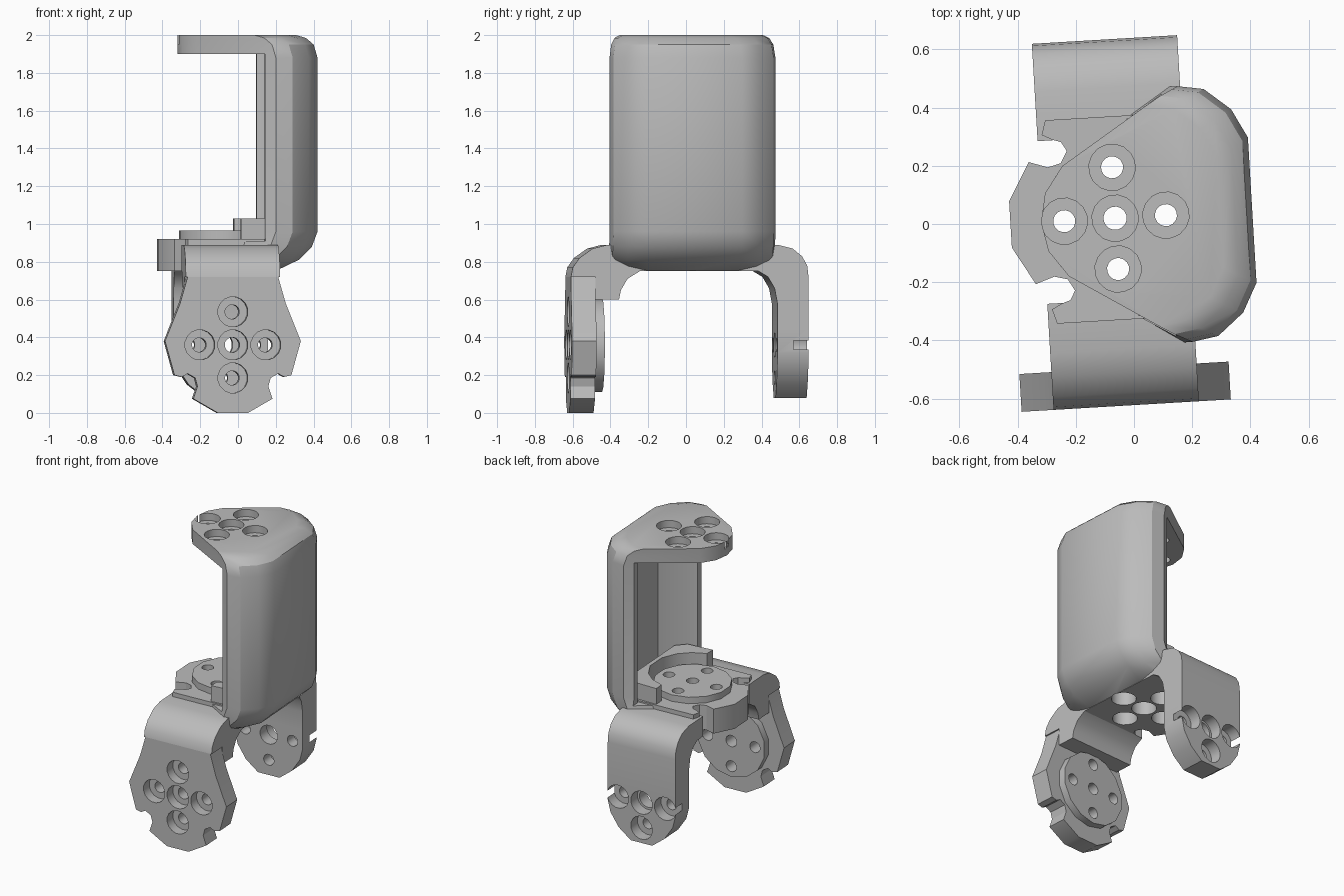
import bpy, bmesh, math
from mathutils import Matrix, Vector

cube = bpy.data.objects.get("Cube")
if cube:
    bpy.data.objects.remove(cube)

grey = bpy.data.materials.new("plain grey")
grey.use_nodes = True
grey.diffuse_color = (0.5, 0.5, 0.5, 1)
grey.node_tree.nodes["Principled BSDF"].inputs["Base Color"].default_value = (0.5, 0.5, 0.5, 1)

# The whole bracket is turned slightly about the vertical hole axis
PLACE = Matrix.Translation((-0.065, 0.02, 0)) @ Matrix.Rotation(math.radians(3.4), 4, 'Z')
AXES = {'x': lambda a, b, h: (h, a, b),
        'y': lambda a, b, h: (a, h, b),
        'z': lambda a, b, h: (a, b, h)}
HUB_Z = 0.36
parts = []


def finish(name, bm):
    bmesh.ops.recalc_face_normals(bm, faces=bm.faces)
    mesh = bpy.data.meshes.new(name)
    bm.to_mesh(mesh)
    bm.free()
    mesh.materials.append(grey)
    ob = bpy.data.objects.new(name, mesh)
    bpy.context.scene.collection.objects.link(ob)
    parts.append(ob)
    return ob


def add_loft(bm, rings):
    loops = [[bm.verts.new(p) for p in ring] for ring in rings]
    n = len(loops[0])
    for low, high in zip(loops, loops[1:]):
        for i in range(n):
            j = (i + 1) % n
            bm.faces.new((low[i], low[j], high[j], high[i]))
    bm.faces.new(loops[0])
    bm.faces.new(loops[-1])


def prism(name, outline, axis, lo, hi):
    bm = bmesh.new()
    add_loft(bm, [[AXES[axis](a, b, h) for a, b in outline] for h in (lo, hi)])
    return finish(name, bm)


def circle(r, n, cx=0, cy=0):
    return [(cx + r * math.cos(math.tau * (i + 0.5) / n),
             cy + r * math.sin(math.tau * (i + 0.5) / n)) for i in range(n)]


def mirror_a(half):
    return half + [(-a, b) for a, b in reversed(half)]


def mirror_b(half):
    return half + [(a, -b) for a, b in reversed(half) if b != 0]


def cut(ob, cutter):
    mod = ob.modifiers.new("cut", 'BOOLEAN')
    mod.operation = 'DIFFERENCE'
    mod.solver = 'EXACT'
    mod.object = cutter
    bpy.context.view_layer.objects.active = ob
    bpy.ops.object.modifier_apply(modifier=mod.name)


# Rear wall and top plate: one rounded column, hollowed from the open side
outline = mirror_b([(-0.255, 0), (-0.235, 0.1), (-0.17, 0.19), (0.24, 0.44),
                    (0.33, 0.425), (0.42, 0.35), (0.472, 0.25)])


def ring(z, du, dv):
    return [(u - du, v - math.copysign(dv, v), z) if u > 0.2 else (u, v, z)
            for u, v in outline]


bm = bmesh.new()
add_loft(bm, [ring(0.752, 0.22, 0.02), ring(0.81, 0.1, 0), ring(0.88, 0.03, 0),
              ring(0.96, 0, 0), ring(1.88, 0, 0), ring(1.95, 0.02, 0.01),
              ring(1.985, 0.06, 0.03), ring(2, 0.11, 0.06)])
wall = finish("wall_and_top_plate", bm)
cavity = prism("cavity_cutter", mirror_b([(-0.6, 0.6), (0.185, 0.6), (0.185, 0.36),
                                          (0.26, 0.335), (0.385, 0.21)]), 'z', 0.91, 1.9)
cut(wall, cavity)
parts.remove(cavity)
bpy.data.objects.remove(cavity)

# Notched mounting plates
head = [(0.08, 0.36), (0.21, 0.285), (0.188, 0.22), (0.2, 0.175), (0.24, 0.152), (0.272, 0.17)]
mid = mirror_a(head + [(0.282, 0.2), (0.3, 0.235), (0.35, 0.22), (0.35, -0.25)])
prism("middle_plate", [(-b, a) for a, b in mid], 'z', 0.75, 0.92)
front = mirror_a(head + [(0.31, 0.16), (0.36, -0.02), (0.28, -0.22), (0.24, -0.36)])
prism("front_arm_plate", [(a, HUB_Z - b) for a, b in front], 'y', -0.645, -0.515)
back = mirror_a([(0.25, 0.45), (0.25, 0.32), (0.23, 0.24), (0.17, 0.15), (0.08, 0.08)])
prism("back_arm_plate", back, 'y', 0.45, 0.615)

# Bends joining the middle plate to the arms
prism("front_arm_bend", [(-0.28, 0.89), (-0.45, 0.89), (-0.53, 0.87), (-0.6, 0.82), (-0.635, 0.77),
                         (-0.645, 0.72), (-0.515, 0.72), (-0.515, 0.6), (-0.39, 0.6),
                         (-0.38, 0.65), (-0.345, 0.71), (-0.28, 0.75)], 'x', -0.25, 0.25)
prism("back_arm_bend", [(0.28, 0.89), (0.45, 0.89), (0.53, 0.87), (0.58, 0.83), (0.608, 0.78),
                        (0.615, 0.72), (0.615, 0.45), (0.45, 0.45), (0.45, 0.58),
                        (0.435, 0.66), (0.4, 0.72), (0.35, 0.75), (0.28, 0.75)], 'x', -0.25, 0.25)

# Raised discs and the collar behind the middle one
prism("middle_disc", circle(0.25, 14), 'z', 0.9, 0.965)
prism("front_arm_disc", circle(0.25, 14, 0, HUB_Z), 'y', -0.53, -0.465)
arc = [(0.28 * math.cos(t), 0.28 * math.sin(t)) for t in (1.35, 1.0, 0.65, 0.25)]
collar = [(0.3, 0.27), (0.24, 0.33), (0.06, 0.34)] + arc
prism("collar", mirror_b(collar), 'z', 0.9, 1.03)

# Five stepped screw holes per mounting face
bm = bmesh.new()


def holes(axis, centre, start, direction, depth, length, middle=0.04):
    for a, b in ((0, 0), (1, 0), (-1, 0), (0, 1), (0, -1)):
        small = middle if a == b else 0.038
        steps = ((-0.03, 0.08), (depth, 0.08), (depth, small), (length, small))
        add_loft(bm, [[AXES[axis](x, y, start + direction * h) for x, y in
                       circle(r, 16, a * 0.175, centre + b * 0.175)] for h, r in steps])


holes('z', 0, 2.0, -1, 0.05, 0.15)
holes('z', 0, 0.75, 1, 0.1, 0.25)
holes('y', HUB_Z, -0.645, 1, 0.07, 0.22)
holes('y', HUB_Z, 0.615, -1, 0.08, 0.22, 0.065)
cutter = finish("hole_cutter", bm)
parts.remove(cutter)
for ob in parts:
    if "bend" not in ob.name and ob.name != "collar":
        cut(ob, cutter)
bpy.data.objects.remove(cutter)

# Place everything and smooth the rounded surfaces
bpy.ops.object.select_all(action='DESELECT')
for ob in parts:
    ob.matrix_world = PLACE
    ob.select_set(True)
bpy.context.view_layer.objects.active = wall
bpy.ops.object.shade_smooth_by_angle(angle=math.radians(30))
